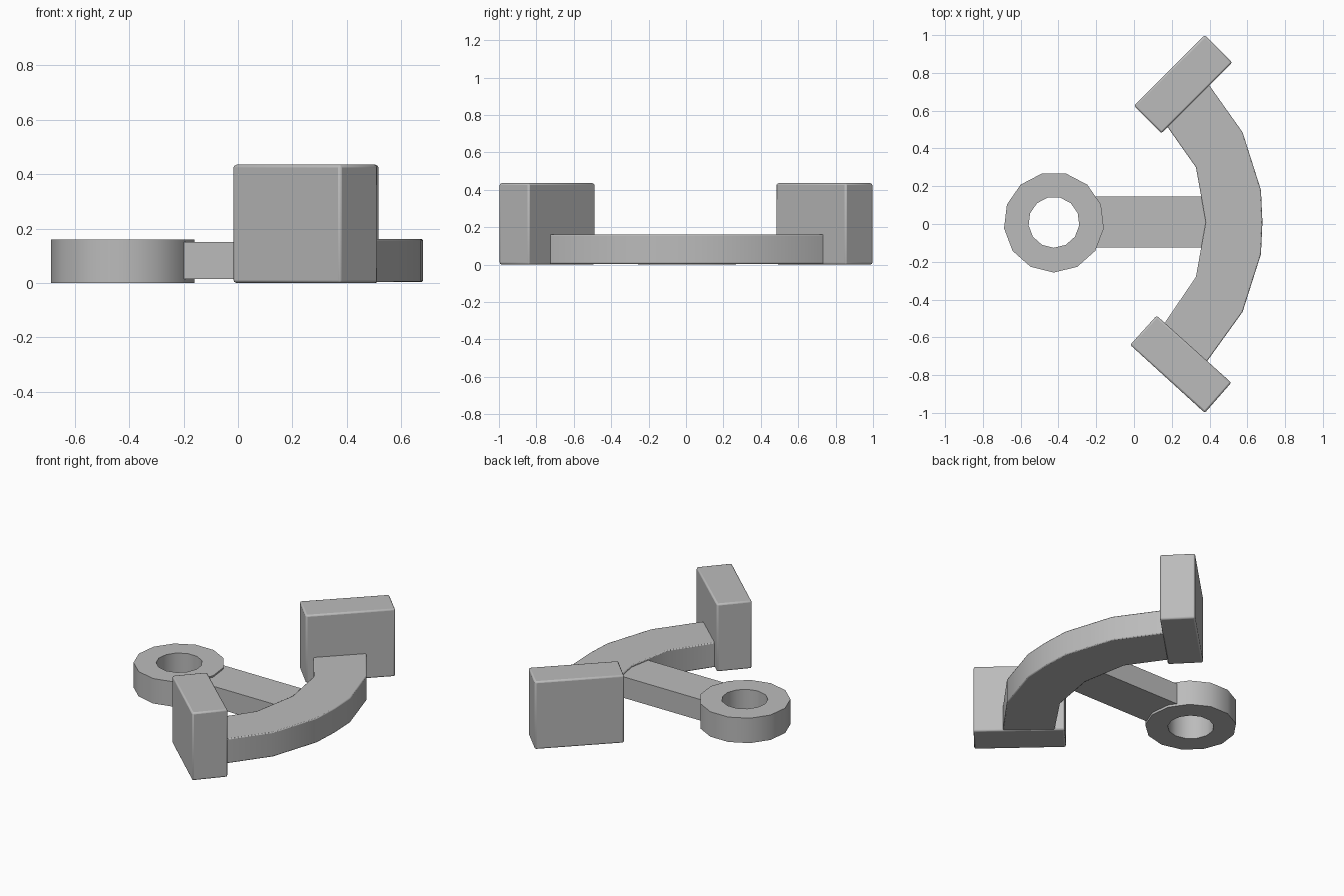
import bpy, bmesh, math

if "Cube" in bpy.data.objects:
    bpy.data.objects.remove(bpy.data.objects["Cube"])

gray = bpy.data.materials.new("plain gray")
gray.diffuse_color = (0.5, 0.5, 0.5, 1)
gray.use_nodes = True
gray.node_tree.nodes["Principled BSDF"].inputs["Base Color"].default_value = gray.diffuse_color


def finish(name, bm, bevel=0.0):
    bmesh.ops.recalc_face_normals(bm, faces=bm.faces)
    me = bpy.data.meshes.new(name)
    bm.to_mesh(me)
    bm.free()
    me.materials.append(gray)
    ob = bpy.data.objects.new(name, me)
    bpy.context.collection.objects.link(ob)
    bpy.context.view_layer.objects.active = ob
    ob.select_set(True)
    bpy.ops.object.shade_smooth_by_angle(angle=math.radians(32))
    ob.select_set(False)
    if bevel:
        mod = ob.modifiers.new("soft edges", 'BEVEL')
        mod.width = bevel
        mod.segments = 2
        mod.limit_method = 'ANGLE'
        mod.angle_limit = math.radians(40)
    return ob


def prism(name, outline, z0, z1, bevel=0.0):
    """Extrude a plan outline from z0 to z1."""
    bm = bmesh.new()
    face = bm.faces.new([bm.verts.new((x, y, z0)) for x, y in outline])
    top = bmesh.ops.extrude_face_region(bm, geom=[face])
    for v in top["geom"]:
        if isinstance(v, bmesh.types.BMVert):
            v.co.z = z1
    return finish(name, bm, bevel)


# Pivot ring with a round hole
N, CX, CY = 13, -0.424, 0.009
bm = bmesh.new()
loops = []
for r, z in ((0.266, 0), (0.266, 0.16), (0.135, 0.16), (0.135, 0)):
    angles = [-math.pi / 2 + 2 * math.pi * i / N for i in range(N)]
    loops.append([bm.verts.new((CX + r * math.cos(a), CY + r * math.sin(a), z)) for a in angles])
for k in range(4):
    a, b = loops[k], loops[(k + 1) % 4]
    for i in range(N):
        j = (i + 1) % N
        bm.faces.new((a[i], a[j], b[j], b[i]))
finish("pivot_ring", bm)

# Straight arm joining the ring to the curved bar
prism("arm", [(-0.23, -0.125), (0.42, -0.125), (0.42, 0.145), (-0.23, 0.145)], 0.015, 0.15)

# Curved bar, its ends sunk a little into the pads
outer = [(0.375, -0.74), (0.395, -0.715), (0.575, -0.465), (0.672, -0.16), (0.68, 0.01),
         (0.672, 0.18), (0.575, 0.485), (0.405, 0.725), (0.385, 0.75)]
inner = [(0.16, 0.535), (0.18, 0.51), (0.328, 0.30), (0.38, 0.01), (0.328, -0.28),
         (0.165, -0.52), (0.145, -0.545)]
prism("curved_bar", outer + inner, 0.004, 0.162, 0.006)

# Upright pads at the two ends
prism("back_pad", [(0.375, 1.0), (0.0, 0.627), (0.145, 0.48), (0.52, 0.855)], 0, 0.435, 0.01)
prism("front_pad", [(0.375, -1.0), (0.515, -0.84), (0.12, -0.485), (-0.02, -0.64)], 0, 0.435, 0.01)
